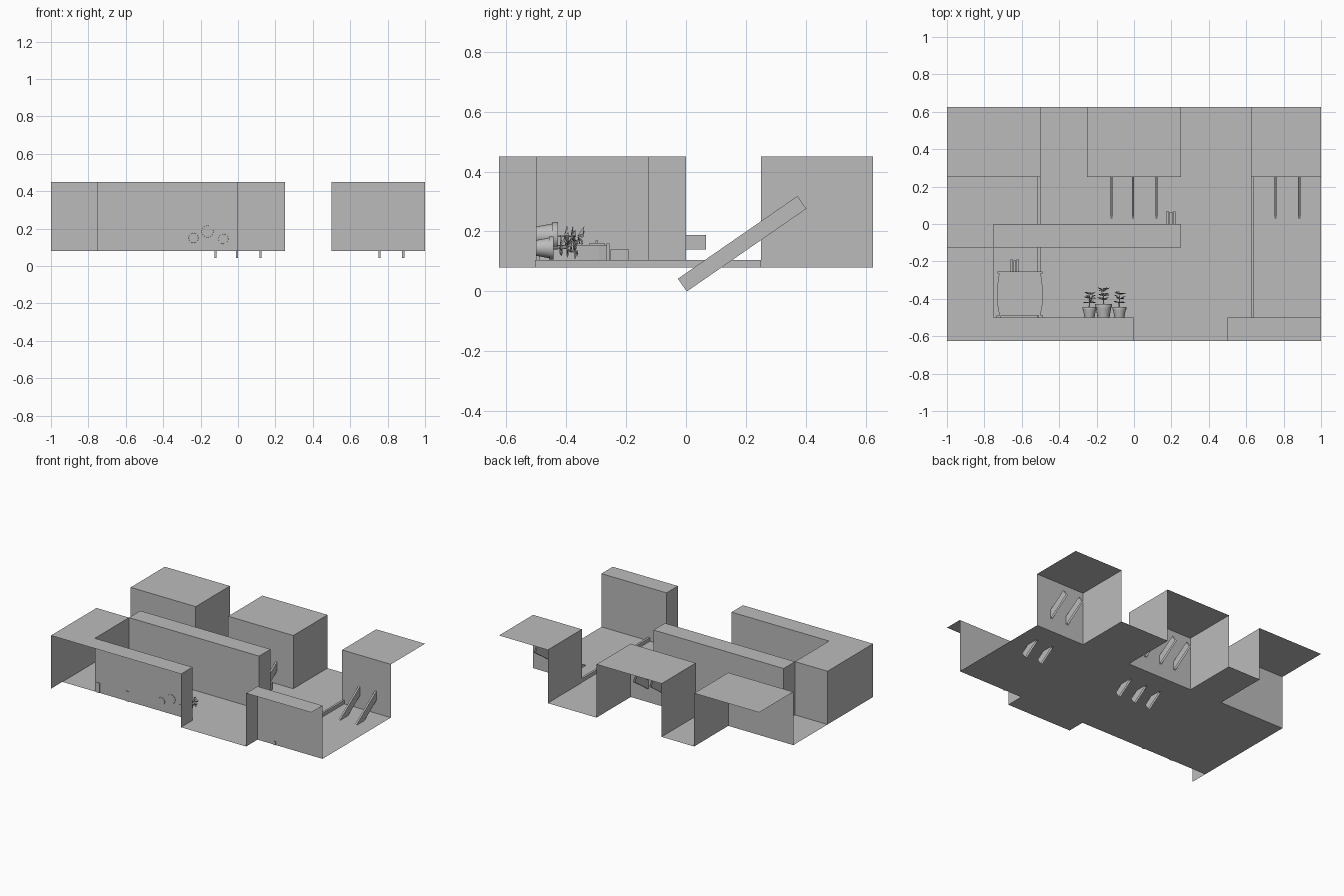
import bpy, bmesh, math, random
from mathutils import Matrix, Vector

random.seed(4)
if "Cube" in bpy.data.objects:
    bpy.data.objects.remove(bpy.data.objects["Cube"], do_unlink=True)

grey = bpy.data.materials.new("plain_grey")
grey.use_nodes = True
grey.diffuse_color = (0.5, 0.5, 0.5, 1)
grey.node_tree.nodes["Principled BSDF"].inputs["Base Color"].default_value = (0.5, 0.5, 0.5, 1)

FLOOR, TOP = 0.08, 0.45
NORMALS = {"+x": (1, 0, 0), "-x": (-1, 0, 0), "+y": (0, 1, 0),
           "-y": (0, -1, 0), "top": (0, 0, 1), "bottom": (0, 0, -1)}


def finish(name, bm):
    mesh = bpy.data.meshes.new(name)
    bm.to_mesh(mesh)
    bm.free()
    mesh.materials.append(grey)
    obj = bpy.data.objects.new(name, mesh)
    bpy.context.collection.objects.link(obj)
    return obj


def block(name, x, y, z=(FLOOR, TOP), sides=tuple(NORMALS), transform=None):
    """Box between ranges that keeps only the listed sides."""
    bm = bmesh.new()
    bmesh.ops.create_cube(bm, size=1)
    keep = [Vector(NORMALS[s]) for s in sides]
    drop = [f for f in bm.faces if not any(f.normal.dot(k) > 0.9 for k in keep)]
    bmesh.ops.delete(bm, geom=drop, context="FACES")
    for v in bm.verts:
        v.co = [lo + (c + 0.5) * (hi - lo) for c, (lo, hi) in zip(v.co, (x, y, z))]
    if transform:
        bm.transform(transform)
    return finish(name, bm)


def slab(name, outline, z, height=0):
    bm = bmesh.new()
    face = bm.faces.new([bm.verts.new((x, y, z)) for x, y in outline])
    if height:
        out = bmesh.ops.extrude_face_region(bm, geom=[face])["geom"]
        verts = [g for g in out if isinstance(g, bmesh.types.BMVert)]
        bmesh.ops.translate(bm, verts=verts, vec=(0, 0, height))
        bmesh.ops.recalc_face_normals(bm, faces=bm.faces)
    return finish(name, bm)


# Floor with doorway and passages
slab("floor", [(-1, -.5), (0, -.5), (0, -.625), (.5, -.625), (.5, -.5), (1, -.5),
               (1, .25), (.625, .25), (.625, .625), (.25, .625), (.25, .25),
               (-.25, .25), (-.25, .625), (-.5, .625), (-.5, .25), (-1, .25)], FLOOR)

# Walls, open on their outer sides
back = (.25, .625)
block("back_wall_right", (-1, -.5), back, sides=("top", "-y", "+x"))
block("back_wall_middle", (-.25, .25), back, sides=("top", "-y", "+x", "-x"))
block("back_wall_left", (.625, 1), back, sides=("top", "-y", "-x"))
block("middle_wall", (-.75, .25), (-.125, 0), sides=("top", "+x", "-x", "+y", "-y"))
block("side_wall", (-1, -.75), (-.5, -.125), sides=("top", "+x", "-x", "+y"))
block("side_wall_end", (-1, -.75), (-.625, -.5), sides=("top", "-x"))
block("front_wall_right", (-.75, 0), (-.625, -.5), sides=("top", "+y", "+x"))
block("front_wall_left", (.5, 1), (-.625, -.5), sides=("top", "+y", "-x"))

# Low curbs across the floor
low = (FLOOR, .105)
block("curb_right_back", (-.517, -.5), (0, .25), low)
block("curb_right_front", (-.517, -.5), (-.5, -.125), low)
block("curb_left", (.627, .642), (-.505, .25), low)

# Slanted planks leaning through the back walls
lean = Matrix.Translation((0, .1875, .159)) @ Matrix.Rotation(math.radians(34.7), 4, "X")
for i, x in enumerate((-.12, -.005, .12, .757, .883)):
    block(f"plank_{i + 1}", (x - .006, x + .006), (-.243, .243), (-.026, .026),
          ("top", "+x", "-x"), lean)

# Chest of drawers lying on its back
cx = -.61
half = [(.11, -.49), (.122, -.42), (.123, -.36), (.116, -.29), (.11, -.262)]
slab("chest_body", [(cx + x, y) for x, y in half] + [(cx - x, y) for x, y in reversed(half)],
     FLOOR, .075)
block("chest_top", (cx - .12, cx + .12), (-.265, -.255), (FLOOR, .16))
for i, y in enumerate((-.455, -.375, -.298)):
    block(f"drawer_{i + 1}", (cx - .1, cx + .1), (y - .025, y + .025), (.15, .162))
    block(f"handle_{i + 1}", (cx - .025, cx + .025), (y - .004, y + .004), (.16, .17))
for s in (-1, 1):
    x = cx + s * .112
    block("chest_foot", (x - .012, x + .012), (-.505, -.488), (FLOOR, .15))


# Book stacks rising along y
def books(name, x, y, z):
    step = (x[1] - x[0]) / 3
    for i in range(3):
        x0 = x[0] + i * step
        block(f"{name}_{i + 1}", (x0, x0 + step * .85),
              (y[0], y[1] - .004 * (i % 2)), z)


books("chest_book", (-.66, -.613), (-.253, -.19), (.095, .14))
books("wall_book", (.17, .226), (0, .067), (.14, .188))


# Potted plants growing sideways out of the front wall
def plant(name, x, z, r, h):
    place = Matrix.Translation((x, -.503, z)) @ Matrix.Rotation(-math.pi / 2, 4, "X")
    bm = bmesh.new()
    for r1, r2, lo, hi in ((r * .68, r * .9, 0, h * .75), (r, r, h * .75, h),
                           (.004, .003, h, h + .06)):
        bmesh.ops.create_cone(bm, cap_ends=True, segments=16, radius1=r1, radius2=r2,
                              depth=hi - lo, matrix=Matrix.Translation((0, 0, (lo + hi) / 2)))
    bm.transform(place)
    pot = finish(name + "_pot", bm)
    for p in pot.data.polygons:
        p.use_smooth = len(p.vertices) == 4
    pot.data.set_sharp_from_angle(angle=math.radians(35))

    bm = bmesh.new()
    for i in range(15):
        up = h + .02 + .045 * (i // 5) / 2
        turn = Matrix.Rotation(i * 2.4 + random.uniform(-.2, .2), 4, "Z")
        tilt = Matrix.Rotation(-random.uniform(.1, .7), 4, "Y")
        leaf = Matrix.Translation((0, 0, up)) @ turn @ tilt
        length = random.uniform(.035, .045)
        base, tip, a, b = [bm.verts.new(place @ leaf @ Vector(p)) for p in
                           ((0, 0, 0), (length, 0, -.004),
                            (length * .65, .011, .003), (length * .65, -.011, .003))]
        bm.faces.new((base, tip, a))
        bm.faces.new((base, b, tip))
    finish(name + "_leaves", bm)


plant("plant_right", -.238, .15, .038, .06)
plant("plant_middle", -.163, .185, .046, .075)
plant("plant_left", -.078, .145, .038, .06)
